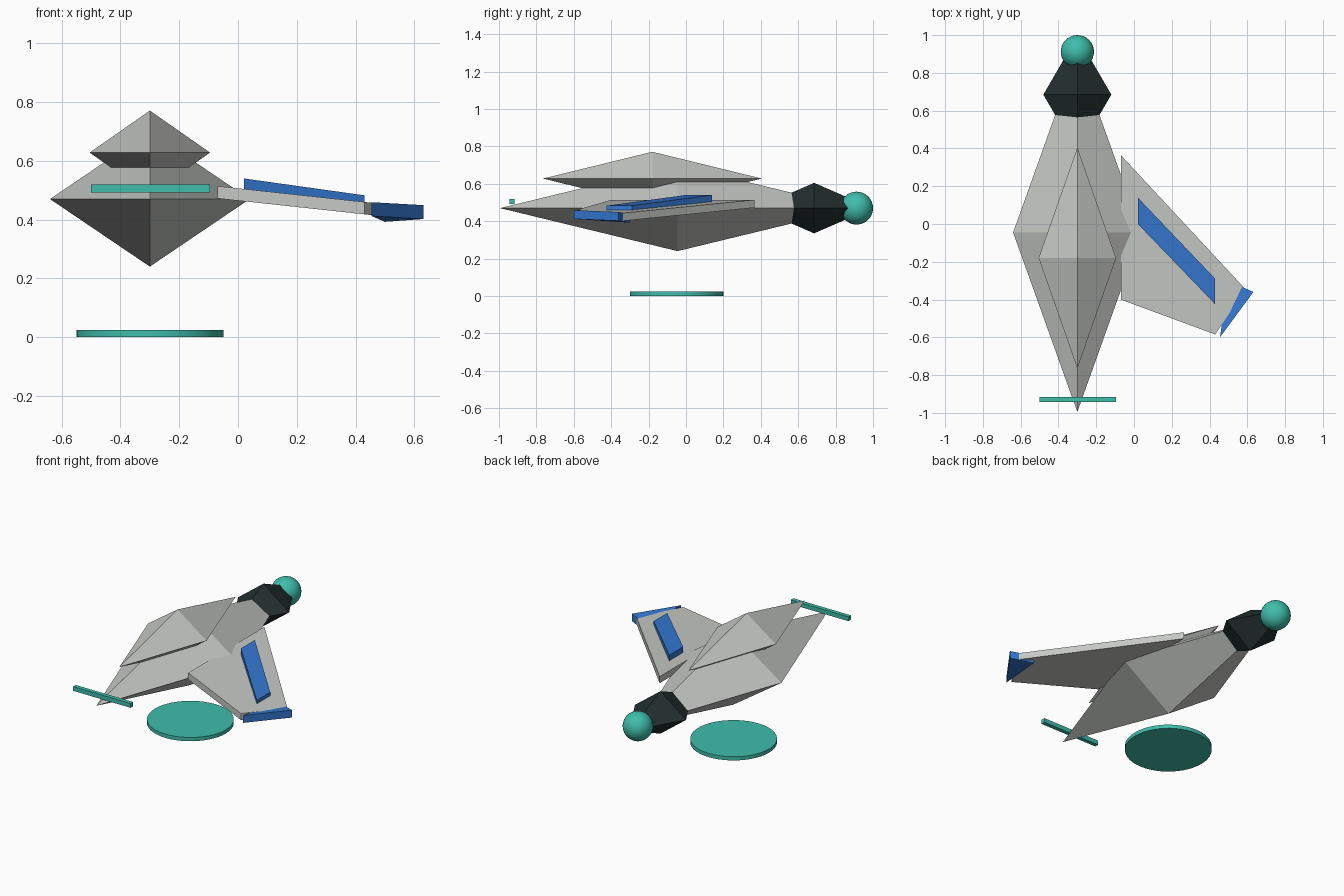
import bpy, bmesh, math
from mathutils import Matrix, Vector

cube = bpy.data.objects.get("Cube")
if cube:
    bpy.data.objects.remove(cube, do_unlink=True)


def material(name, rgb):
    mat = bpy.data.materials.new(name)
    mat.use_nodes = True
    mat.diffuse_color = (*rgb, 1)
    mat.node_tree.nodes["Principled BSDF"].inputs["Base Color"].default_value = (*rgb, 1)
    return mat


GREY = material("pale grey", (0.56, 0.58, 0.55))
DARK = material("dark slate", (0.017, 0.028, 0.028))
TEAL = material("teal", (0.05, 0.51, 0.41))
BLUE = material("blue", (0.035, 0.19, 0.64))


def finish(name, bm, mat):
    bmesh.ops.recalc_face_normals(bm, faces=bm.faces)
    mesh = bpy.data.meshes.new(name)
    bm.to_mesh(mesh)
    bm.free()
    mesh.materials.append(mat)
    obj = bpy.data.objects.new(name, mesh)
    bpy.context.collection.objects.link(obj)
    return obj


def smooth(obj):
    bpy.ops.object.select_all(action="DESELECT")
    obj.select_set(True)
    bpy.context.view_layer.objects.active = obj
    bpy.ops.object.shade_smooth_by_angle(angle=math.radians(35))


def octahedron(name, centre, radii, mat):
    """Eight-sided crystal made as the hull of its six tips."""
    bm = bmesh.new()
    for axis in range(3):
        for side in (-1, 1):
            p = Vector(centre)
            p[axis] += side * radii[axis]
            bm.verts.new(p)
    bmesh.ops.convex_hull(bm, input=bm.verts)
    return finish(name, bm, mat)


def slab(name, outline, bottom, top, mat):
    """Outline in plan, with bottom and top heights given as rules of x, y."""
    bm = bmesh.new()
    low = [bm.verts.new((x, y, bottom(x, y))) for x, y in outline]
    high = [bm.verts.new((x, y, top(x, y))) for x, y in outline]
    bm.faces.new(low)
    bm.faces.new(high)
    for i in range(len(outline)):
        j = (i + 1) % len(outline)
        bm.faces.new((low[i], low[j], high[j], high[i]))
    return finish(name, bm, mat)


AXIS = -0.3   # hull centre line in x
MID = 0.47    # hull centre height

# Faceted body, canopy and engine
octahedron("hull", (AXIS, -0.045, MID), (0.34, 0.95, 0.23), GREY)
octahedron("canopy", (AXIS, -0.18, 0.628), (0.205, 0.585, 0.143), GREY)
octahedron("engine", (AXIS, 0.685, MID), (0.18, 0.31, 0.135), DARK)

# Glowing ball behind the engine
bm = bmesh.new()
bmesh.ops.create_uvsphere(bm, u_segments=32, v_segments=16, radius=0.088,
                          matrix=Matrix.Translation((AXIS, 0.912, MID)))
smooth(finish("engine_glow", bm, TEAL))

# Disc below the hull
bm = bmesh.new()
bmesh.ops.create_cone(bm, cap_ends=True, segments=48, radius1=0.25, radius2=0.25,
                      depth=0.024, matrix=Matrix.Translation((AXIS, -0.05, 0.012)))
smooth(finish("ground_disc", bm, TEAL))

# Crossbar at the nose
slab("nose_bar", [(-0.5, -0.943), (-0.095, -0.943), (-0.095, -0.917), (-0.5, -0.917)],
     lambda x, y: 0.492, lambda x, y: 0.519, TEAL)


# Single drooping wing
def wing_top(x, y):
    return 0.514 - 0.108 * (x + 0.07)


slab("left_wing", [(-0.07, -0.4), (0.43, -0.585), (0.59, -0.345), (-0.07, 0.365)],
     lambda x, y: wing_top(x, y) - 0.042, wing_top, GREY)

# Raised stripe on the wing
slab("wing_stripe", [(0.02, 0.0), (0.43, -0.425), (0.43, -0.29), (0.02, 0.14)],
     lambda x, y: wing_top(x, y) - 0.005,
     lambda x, y: 0.54 - 0.14 * (x - 0.02), BLUE)


# Triangular wing tip
def tip_top(x, y):
    return 0.459 - 0.015 * (x - 0.455) - 0.03 * (y + 0.6) - 0.01 * (y > -0.32)


slab("wing_tip", [(0.455, -0.6), (0.632, -0.36), (0.5, -0.3)],
     lambda x, y: tip_top(x, y) - 0.047, tip_top, BLUE)
